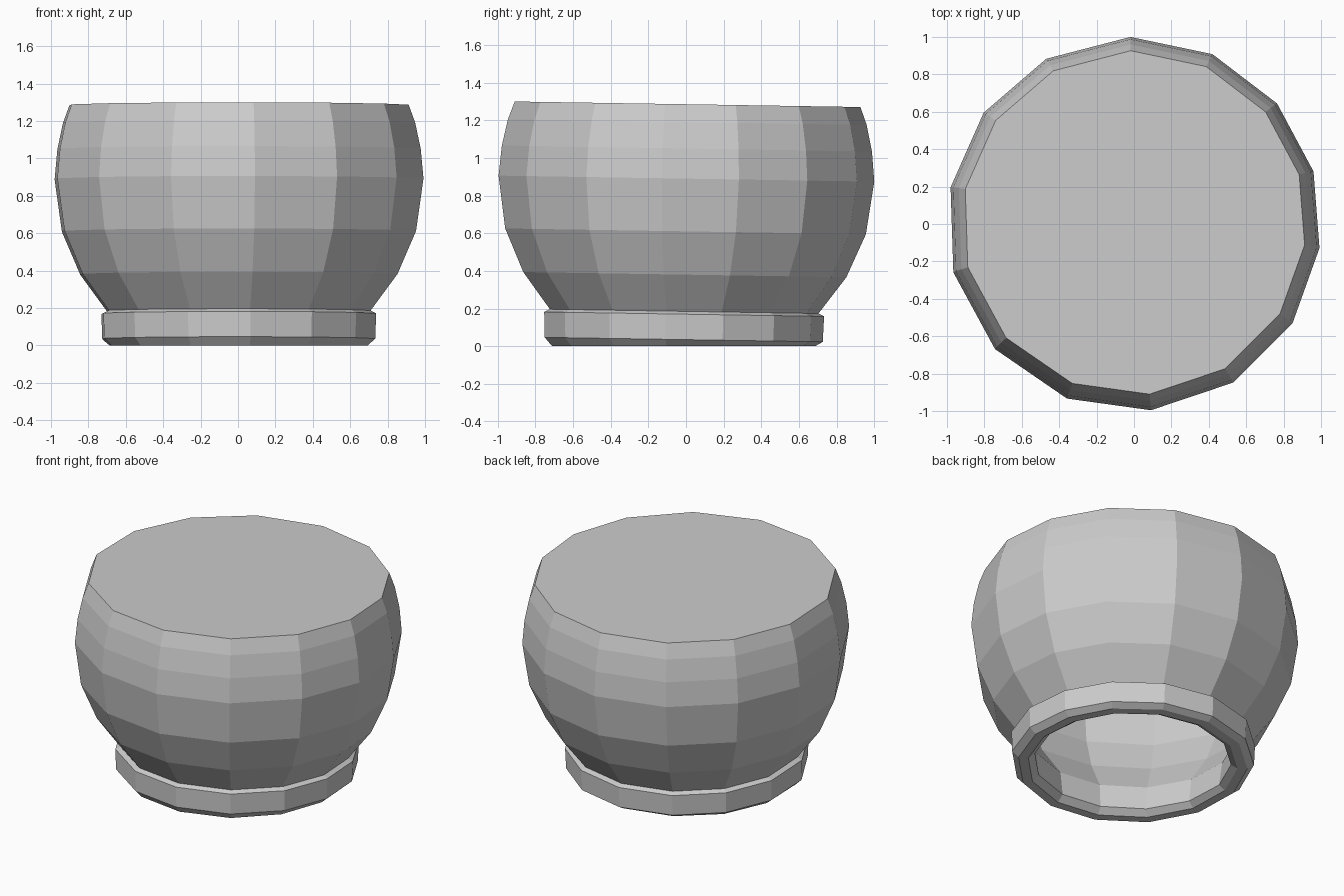
import bpy, bmesh
from math import radians, cos, sin

if "Cube" in bpy.data.objects:
    bpy.data.objects.remove(bpy.data.objects["Cube"])

# Slightly uneven 14-sided cross-section
ANGLES = [91.1, 118, 143.5, 168.7, 195, 222, 249, 275.2, 302, 328, 352.6, 376.3, 400.1, 425.2]
TILT = 0.016

# Outer wall and foot (radius, height), from the foot's underside to the top edge
OUTER = [(0.70, 0), (0.74, 0.035), (0.745, 0.17), (0.715, 0.185), (0.86, 0.38),
         (0.96, 0.61), (1.0, 0.89), (0.985, 1.05), (0.955, 1.19), (0.92, 1.285)]
# Hollow inside, from the top down to the foot opening
INNER = [(0.84, 1.20), (0.92, 0.89), (0.88, 0.63), (0.78, 0.41), (0.62, 0.19),
         (0.60, 0.03), (0.64, 0)]


def place(r, z, a):
    x, y = r * cos(a), r * sin(a)
    return (x, y + TILT * z - 0.014, max(0.0, z - TILT * y) if z > 0 else 0.0)


def add_rings(bm, profile):
    rings = [[bm.verts.new(place(r, z, radians(a))) for a in ANGLES] for r, z in profile]
    for lo, hi in zip(rings, rings[1:]):
        bridge(bm, lo, hi)
    return rings


def bridge(bm, lo, hi):
    n = len(lo)
    for i in range(n):
        j = (i + 1) % n
        bm.faces.new((lo[i], lo[j], hi[j], hi[i]))


bm = bmesh.new()
outer = add_rings(bm, OUTER)
inner = add_rings(bm, INNER)
# Closed top, closed ceiling of the cavity, and the foot's bottom rim
bm.faces.new(outer[-1])
bm.faces.new(inner[0][::-1])
bridge(bm, inner[-1], outer[0])
bmesh.ops.recalc_face_normals(bm, faces=bm.faces)

mesh = bpy.data.meshes.new("pot_body")
bm.to_mesh(mesh)
bm.free()
pot = bpy.data.objects.new("pot_body", mesh)
bpy.context.collection.objects.link(pot)
